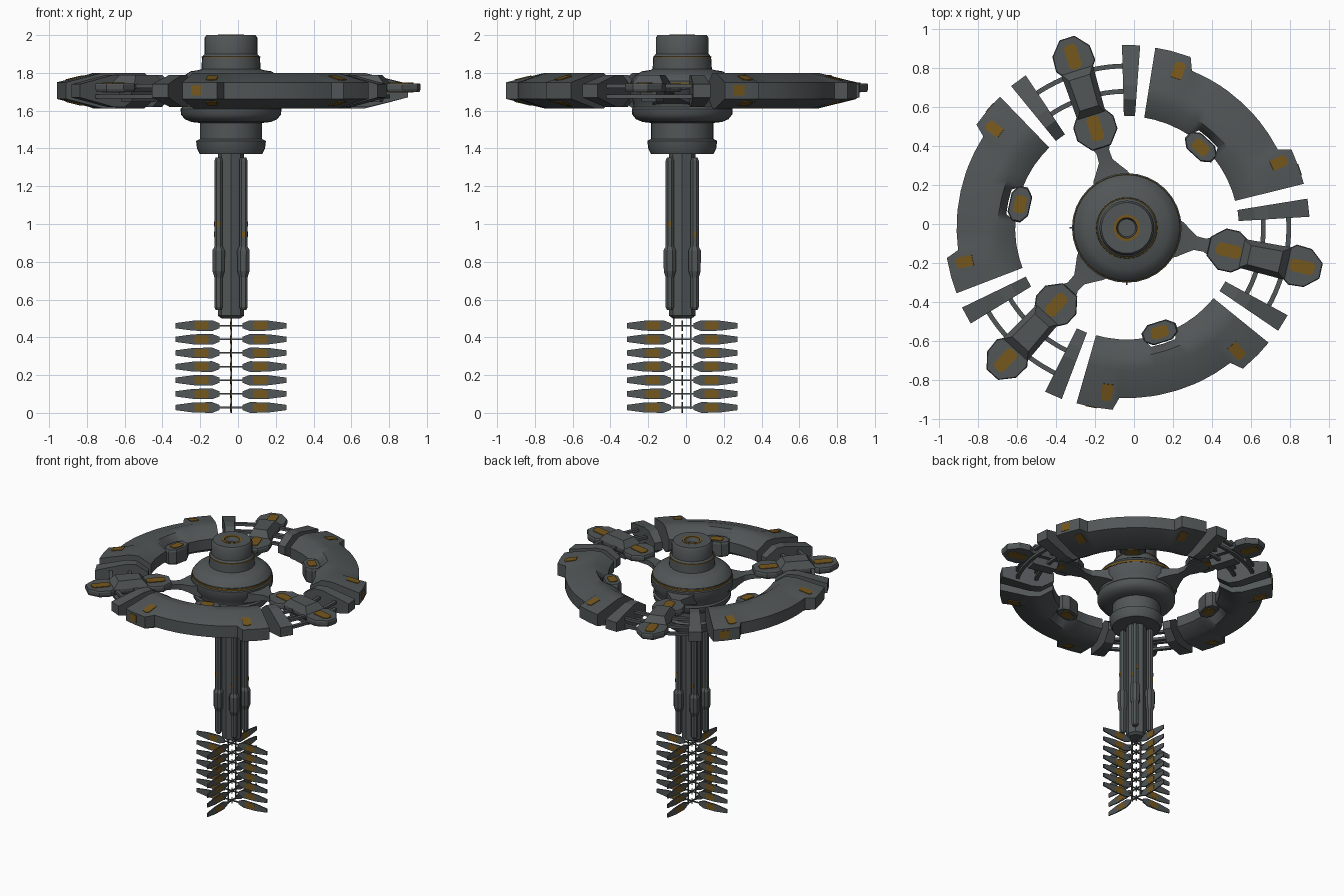
import bpy, bmesh, math
from mathutils import Matrix, Vector

if "Cube" in bpy.data.objects:
    bpy.data.objects.remove(bpy.data.objects["Cube"])

C = Vector((-0.037, -0.02, 0))       # main axis position


def material(name, rgb):
    m = bpy.data.materials.new(name)
    m.diffuse_color = (*rgb, 1)
    m.use_nodes = True
    m.node_tree.nodes["Principled BSDF"].inputs["Base Color"].default_value = m.diffuse_color
    return m


GREY = material("dark_grey_metal", (0.083, 0.093, 0.096))
ORANGE = material("burnt_orange", (0.18, 0.095, 0.012))


def add(name, verts, faces, mat, smooth=None):
    me = bpy.data.meshes.new(name)
    me.from_pydata([Vector(v) + C for v in verts], [], faces)
    bm = bmesh.new()
    bm.from_mesh(me)
    bmesh.ops.remove_doubles(bm, verts=bm.verts, dist=1e-5)
    bmesh.ops.recalc_face_normals(bm, faces=bm.faces)
    bm.to_mesh(me)
    bm.free()
    me.materials.append(mat)
    ob = bpy.data.objects.new(name, me)
    bpy.context.collection.objects.link(ob)
    if smooth:
        bpy.ops.object.select_all(action='DESELECT')
        ob.select_set(True)
        bpy.context.view_layer.objects.active = ob
        bpy.ops.object.shade_smooth_by_angle(angle=math.radians(smooth))
    return ob


def loft(name, rings, mat, closed=False, smooth=None):
    """Skin equal-length closed rings of points, capped unless closed."""
    n, k = len(rings[0]), len(rings)
    verts = [v for r in rings for v in r]
    faces = []
    for i in range(k if closed else k - 1):
        a, b = i * n, (i + 1) % k * n
        faces += [(a + j, a + (j + 1) % n, b + (j + 1) % n, b + j) for j in range(n)]
    if not closed:
        faces += [tuple(range(n)), tuple(range((k - 1) * n, k * n))]
    return add(name, verts, faces, mat, smooth)


def prism(name, outline, levels, mat, M=Matrix(), pivot=(0, 0)):
    """Outline in local xy, stacked at (z, scale) levels about a pivot."""
    px, py = pivot
    loft(name, [[M @ Vector((px + (x - px) * s, py + (y - py) * s, z)) for x, y in outline]
                for z, s in levels], mat)


def lathe(name, profile, mat, steps=32, closed=False, smooth=35):
    rings = [[polar(r, 360 * i / steps, z) for i in range(steps)] for r, z in profile]
    return loft(name, rings, mat, closed, smooth)


def rect(x0, x1, h):
    return [(x0, -h), (x1, -h), (x1, h), (x0, h)]


def oblong(c, hl, hw, cut):
    """Rectangle along x with cut corners."""
    return [(c - hl, -hw + cut), (c - hl + cut, -hw), (c + hl - cut, -hw), (c + hl, -hw + cut),
            (c + hl, hw - cut), (c + hl - cut, hw), (c - hl + cut, hw), (c - hl, hw - cut)]


def polar(r, deg, z):
    a = math.radians(deg)
    return Vector((r * math.cos(a), r * math.sin(a), z))


def rot(deg, axis='Z'):
    return Matrix.Rotation(math.radians(deg), 4, axis)


def section(ri, ro, deg, z0=1.612, z1=1.80):
    """Eight-sided ring cross-section with gently sloping shoulders."""
    return [polar(r, deg, z) for r, z in (
        (ri, z0 + .055), (ri, z1 - .055), (.66, z1), (.73, z1),
        (ro, z1 - .05), (ro, z0 + .05), (.73, z0), (.66, z0))]


# Hub: drum, dome, flange and lower collar
lathe("hub", [(.001, 1.965), (.045, 1.965), (.06, 2), (.13, 2), (.14, 1.985), (.14, 1.90),
              (.153, 1.885), (.157, 1.82), (.17, 1.815), (.215, 1.808), (.25, 1.785), (.272, 1.757),
              (.273, 1.735), (.281, 1.73), (.281, 1.68), (.262, 1.65), (.257, 1.62), (.267, 1.61),
              (.265, 1.58), (.245, 1.555), (.21, 1.54), (.165, 1.535), (.165, 1.45), (.185, 1.44),
              (.18, 1.40), (.165, 1.37), (.001, 1.37)], GREY)


def band(name, r0, r1, z0, z1):
    lathe(name, [(r0, z0), (r1, z0), (r1, z1), (r0, z1)], ORANGE, closed=True)


band("dish_stripe", .052, .068, 1.994, 2.002)
band("drum_stripe", .145, .156, 1.881, 1.888)
band("flange_stripe", .268, .276, 1.738, 1.750)

# Ring segments, spacer wedges and pods: three-fold
for k in range(3):
    mid = 47.5 + 120 * k
    offs = [-33.5, -28.5, -22, -20, -14, -9, -6, 0, 6, 9, 14, 20, 22, 28.5, 33.5]
    rings = []
    for o in offs:
        ri = .622 if abs(o) <= 6 else .572
        ro = .935 if abs(o) >= 22 else .872
        rings.append(section(ri, ro, mid + o))
    loft("ring_segment", rings, GREY, smooth=35)
    # Inner hatch plate in the notch
    M = rot(mid)
    hatch = [(.507, -.05), (.507, .05), (.54, .092), (.585, .092), (.615, .05),
             (.615, -.05), (.585, -.092), (.54, -.092)]
    prism("hatch", hatch, [(1.65, .92), (1.665, 1), (1.745, 1), (1.76, .92)], GREY, M, (.56, 0))
    for z in (1.645, 1.758):
        prism("hatch_patch", oblong(0, .045, .03, .012), [(z, 1), (z + .007, 1)], ORANGE,
              M @ Matrix.Translation((.56, 0, 0)) @ rot(90))
    for s in (-1, 1):
        # Orange marks lying on the sloping end blocks
        for z, tilt in ((1.7705, 13.5), (1.6415, -13.5)):
            Mb = rot(mid + s * 24.3) @ Matrix.Translation((.85, 0, z)) @ rot(tilt, 'Y')
            prism("block_patch", [(-.045, -.028), (.035, -.028), (.045, 0), (.035, .028),
                                  (-.045, .028)], [(-.0045, 1), (.0045, 1)], ORANGE, Mb)
        # Spacer wedge
        loft("spacer_wedge", [section(.575, .938, mid + s * o, 1.62, 1.79) for o in (38.3, 44)], GREY)
    prism("block_side_patch", rect(.929, .937, .03), [(1.68, 1), (1.735, 1)], ORANGE,
          rot(mid - 28.8))

    # Curved rods between the wedges, passing under the pod
    pod = mid + 60
    for r in (.70, .83):
        for z in (1.675, 1.73):
            rings = []
            for i in range(13):
                d = pod - 17 + 34 * i / 12
                rings.append([polar(r + a, d, z + b) for a, b in
                              ((-.012, -.01), (.012, -.01), (.012, .01), (-.012, .01))])
            loft("ring_rod", rings, GREY, smooth=40)

    # Pod: inner plate, raised box, outer plate
    P = rot(pod)
    inner = [(.43, -.05), (.50, -.108), (.57, -.108), (.64, -.06),
             (.64, .06), (.57, .108), (.50, .108), (.43, .05)]
    outer = [(.81, -.06), (.87, -.105), (.95, -.10), (1.02, -.04),
             (1.02, .04), (.95, .10), (.87, .105), (.81, .06)]
    for name, shape, c in (("pod_inner_plate", inner, .535), ("pod_outer_plate", outer, .92)):
        prism(name, shape, [(1.70, .94), (1.715, 1), (1.735, 1), (1.745, .96)], GREY, P, (c, 0))
        for z in (1.695, 1.743):
            prism(name + "_patch", oblong(c, .065, .033, .015), [(z, 1), (z + .007, 1)], ORANGE, P)
    box = [(.60, -.075), (.85, -.085), (.85, .085), (.60, .075)]
    prism("pod_box", box, [(1.70, .9), (1.72, 1), (1.74, 1), (1.79, .66)], GREY, P, (.725, 0))
    prism("pod_underframe", rect(.62, .83, .045), [(1.645, .85), (1.70, 1)], GREY, P, (.725, 0))

    # Flared arm from hub to pod
    rings = []
    for x, w, z0, z1 in ((.23, .11, 1.63, 1.72), (.28, .09, 1.645, 1.715), (.32, .062, 1.66, 1.712),
                         (.36, .036, 1.67, 1.712), (.41, .034, 1.68, 1.715), (.46, .06, 1.69, 1.72),
                         (.56, .06, 1.695, 1.72)):
        rings.append([P @ Vector(v) for v in ((x, -w, z0), (x, w, z0), (x, w, z1), (x, -w, z1))])
    loft("arm", rings, GREY, smooth=30)

# Shaft: core column with four rails
lathe("shaft_core", [(.05, .50), (.07, .515), (.07, 1.38)], GREY, steps=8, smooth=None)
for q in range(4):
    M = rot(45 + 90 * q)
    rail = oblong(0, .022, .022, .012)
    T = M @ Matrix.Translation((.093, 0, 0)) @ rot(-45)
    prism("shaft_rail", rail, [(.545, .7), (.56, 1), (1.335, 1), (1.352, .7)], GREY, T)
    prism("rail_bulge", rail, [(.71, .9), (.75, 1.45), (.86, 1.5), (.885, .9)], GREY, T)
    for z, a in ((.945, 0), (1.0, 90)):
        prism("rail_patch", rect(.019, .0235, .010), [(z - .014, 1), (z + .014, 1)], ORANGE,
              T @ rot(a))

# Tail truss
for s in (-1, 1):
    prism("truss_post", rect(s * .045 - .004, s * .045 + .004, .004), [(.02, 1), (.53, 1)],
          GREY, rot(90))

# Seven tiers of four upright fins
for i in range(7):
    zc = .0285 + .0722 * i
    prism("truss_spine", rect(-.003, .003, .003), [(zc - .022, 1), (zc + .022, 1)], GREY)
    for q in range(4):
        M = rot(90 * q) @ Matrix.Translation((0, 0, zc)) @ rot(90, 'X')
        fin = [(.06, -.013), (.10, -.0285), (.20, -.0265), (.293, -.014),
               (.293, .014), (.20, .0265), (.10, .0285), (.06, .013)]
        prism("tail_fin", fin, [(-.004, 1), (.004, 1)], GREY, M)
        prism("tail_fin_patch", oblong(.155, .037, .021, .008), [(-.0048, 1), (.0048, 1)], ORANGE, M)
        prism("fin_strut", rect(0, .07, .004), [(-.004, 1), (.004, 1)], GREY, M)
